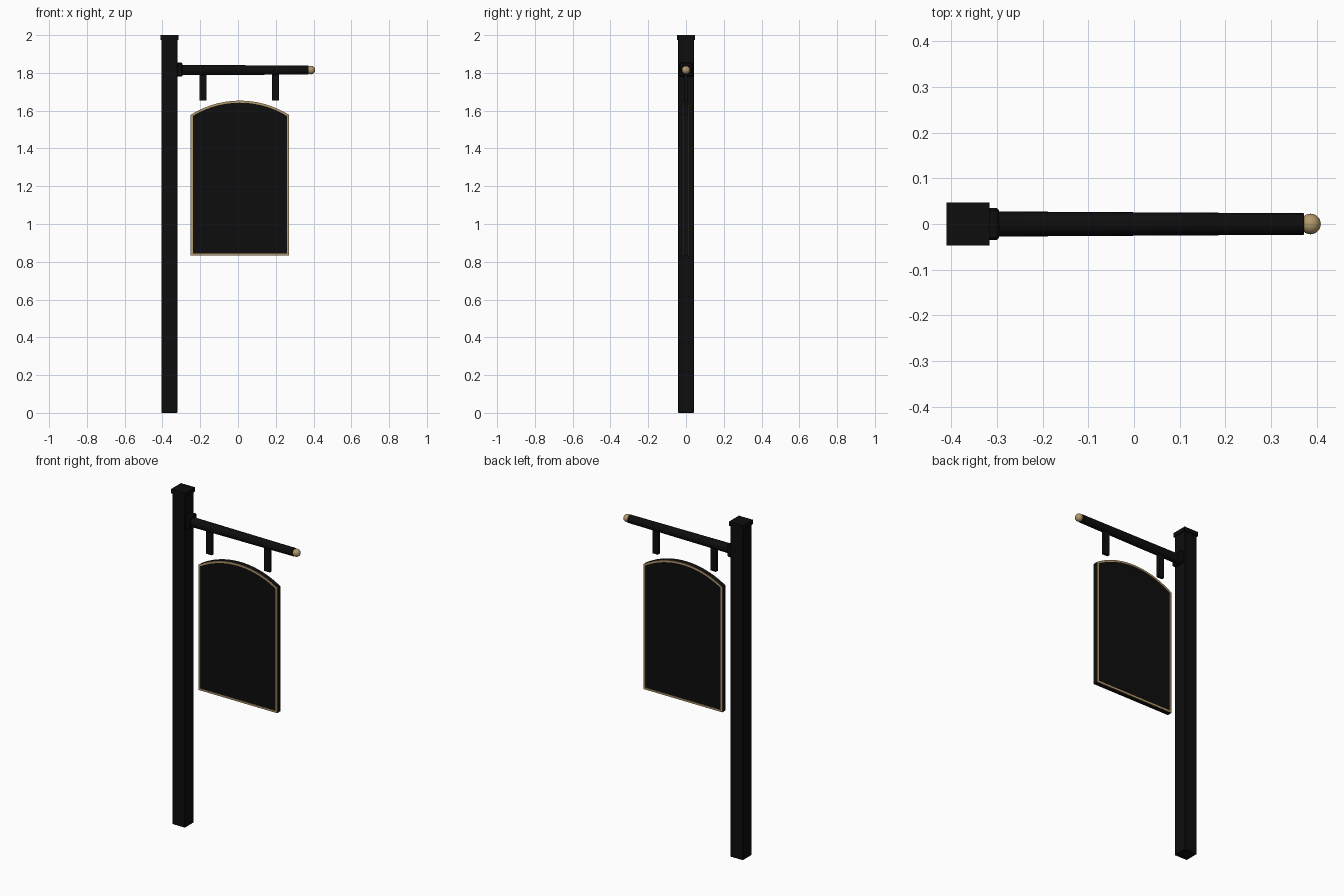
import bpy, bmesh, math
from mathutils import Matrix

if "Cube" in bpy.data.objects:
    bpy.data.objects.remove(bpy.data.objects["Cube"], do_unlink=True)


def material(name, rgb):
    m = bpy.data.materials.new(name)
    m.use_nodes = True
    m.diffuse_color = (*rgb, 1)
    bsdf = m.node_tree.nodes["Principled BSDF"]
    bsdf.inputs["Base Color"].default_value = (*rgb, 1)
    bsdf.inputs["Roughness"].default_value = 0.6
    return m


BLACK = material("black paint", (0.004, 0.004, 0.004))
GOLD = material("gold paint", (0.45, 0.32, 0.15))


def finish(name, bm, mat, smooth=False):
    bmesh.ops.recalc_face_normals(bm, faces=bm.faces)
    me = bpy.data.meshes.new(name)
    bm.to_mesh(me)
    bm.free()
    me.materials.append(mat)
    ob = bpy.data.objects.new(name, me)
    bpy.context.collection.objects.link(ob)
    if smooth:
        bpy.ops.object.select_all(action="DESELECT")
        ob.select_set(True)
        bpy.context.view_layer.objects.active = ob
        bpy.ops.object.shade_smooth_by_angle(angle=math.radians(40))
    return ob


def box(name, x0, x1, depth, z0, z1, bevel=0.0):
    bm = bmesh.new()
    bmesh.ops.create_cube(bm, size=1)
    bmesh.ops.scale(bm, vec=(x1 - x0, depth, z1 - z0), verts=bm.verts)
    bmesh.ops.translate(bm, vec=((x0 + x1) / 2, 0, (z0 + z1) / 2), verts=bm.verts)
    ob = finish(name, bm, BLACK)
    if bevel:
        mod = ob.modifiers.new("soft edges", "BEVEL")
        mod.width, mod.segments = bevel, 1
    return ob


# Post, cap and the plate holding the arm
POST_X, ARM_Z = -0.363, 1.815
box("post", POST_X - 0.042, POST_X + 0.042, 0.084, 0, 1.98, 0.002)
box("post_cap", POST_X - 0.047, POST_X + 0.047, 0.094, 1.975, 2.0)
box("arm_bracket", POST_X + 0.04, -0.295, 0.07, 1.78, 1.855, 0.005)

# Tapered round arm
ARM_START, ARM_END = -0.31, 0.372
bm = bmesh.new()
bmesh.ops.create_cone(bm, cap_ends=True, segments=24, radius1=0.0275,
                      radius2=0.0235, depth=ARM_END - ARM_START)
turn = Matrix.Rotation(math.pi / 2, 4, "Y")
place = Matrix.Translation(((ARM_START + ARM_END) / 2, 0, ARM_Z))
bm.transform(place @ turn)
finish("arm", bm, BLACK, True)

# Ball on the arm's end
bm = bmesh.new()
bmesh.ops.create_uvsphere(bm, u_segments=24, v_segments=14, radius=0.0225)
bm.transform(Matrix.Translation((0.386, 0, ARM_Z)) @ turn)
finish("arm_finial", bm, GOLD, True)

# Hanger straps
for name, x in (("right_hanger", -0.185), ("left_hanger", 0.198)):
    box(name, x - 0.0185, x + 0.0185, 0.018, 1.655, ARM_Z)

# Arched sign outline
SIGN_X, HALF, BOTTOM, SHOULDER, RISE = 0.0095, 0.26, 0.832, 1.578, 0.075


def outline(inset):
    radius = (HALF ** 2 + RISE ** 2) / (2 * RISE)
    centre = SHOULDER + RISE - radius
    r, half = radius - inset, HALF - inset
    sweep = math.asin(half / r)
    pts = [(SIGN_X - half, BOTTOM + inset), (SIGN_X + half, BOTTOM + inset)]
    steps = 28
    for i in range(steps + 1):
        a = sweep * (1 - 2 * i / steps)
        pts.append((SIGN_X + r * math.sin(a), centre + r * math.cos(a)))
    return pts


# Sign board
CORE, FACE = 0.012, 0.0155
bm = bmesh.new()
front = bm.faces.new([bm.verts.new((x, -CORE, z)) for x, z in outline(0)])
new = bmesh.ops.extrude_face_region(bm, geom=[front])["geom"]
bmesh.ops.translate(bm, vec=(0, 2 * CORE, 0),
                    verts=[v for v in new if isinstance(v, bmesh.types.BMVert)])
finish("sign_board", bm, BLACK, True)

# Gold border on both faces of the board
for name, side in (("front_border", -1), ("back_border", 1)):
    bm = bmesh.new()
    rings = [[bm.verts.new((x, side * y, z)) for x, z in outline(inset)]
             for inset, y in ((0, CORE), (0, FACE), (0.011, FACE), (0.011, CORE))]
    n = len(rings[0])
    for k in range(4):
        a, b = rings[k], rings[(k + 1) % 4]
        for i in range(n):
            j = (i + 1) % n
            bm.faces.new((a[i], a[j], b[j], b[i]))
    finish(name, bm, GOLD, True)
